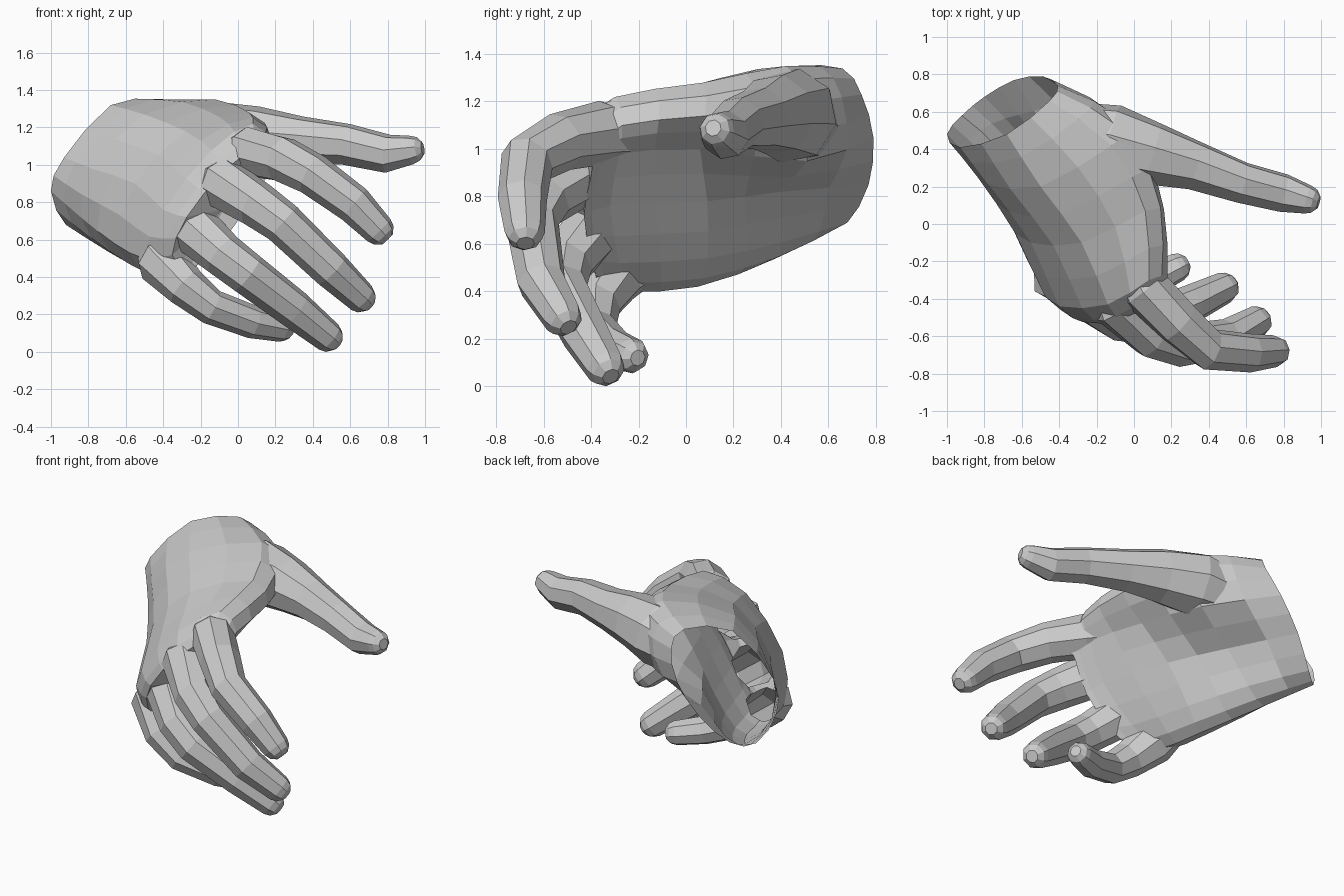
import bpy, bmesh, math
from mathutils import Vector

if "Cube" in bpy.data.objects:
    bpy.data.objects.remove(bpy.data.objects["Cube"])


def midpoints(pts, closed):
    """Double a row of points with smooth in-between points."""
    n, out = len(pts), []
    pick = (lambda i: pts[i % n]) if closed else (lambda i: pts[max(0, min(n - 1, i))])
    for i in range(n):
        out.append(pts[i])
        if closed or i < n - 1:
            out.append((9 * (pick(i) + pick(i + 1)) - pick(i - 1) - pick(i + 2)) / 16)
    return out


def loft(name, rings):
    """Skin closed rings into a capped, flat-shaded solid."""
    bm = bmesh.new()
    rows = [[bm.verts.new(p) for p in r] for r in rings]
    n = len(rows[0])
    for a, b in zip(rows, rows[1:]):
        for i in range(n):
            j = (i + 1) % n
            bm.faces.new((a[i], a[j], b[j], b[i]))
    for r in (rows[0], rows[-1]):
        c = bm.verts.new(sum((v.co for v in r), Vector()) / n)
        for i in range(n):
            bm.faces.new((r[i], r[(i + 1) % n], c))
    bmesh.ops.recalc_face_normals(bm, faces=bm.faces)
    me = bpy.data.meshes.new(name)
    bm.to_mesh(me)
    bm.free()
    ob = bpy.data.objects.new(name, me)
    bpy.context.collection.objects.link(ob)
    return ob


def digit(name, path, sides=8):
    """Tapered tube along (x, y, z, radius) points with a rounded tip."""
    pts = [Vector(p[:3]) for p in path]
    rad = [p[3] for p in path]
    end = (pts[-1] - pts[-2]).normalized()
    tip, r = pts[-1], rad[-1]
    for along, size in ((0.45, 0.84), (0.8, 0.45)):
        pts.append(tip + end * r * along)
        rad.append(r * size)
    rings = []
    for i, p in enumerate(pts):
        t = (pts[min(i + 1, len(pts) - 1)] - pts[max(i - 1, 0)]).normalized()
        u = t.cross(Vector((-0.5, 0.3, -0.8))).normalized()
        w = t.cross(u)
        ring = []
        for k in range(sides):
            a = 2 * math.pi * (k + 0.5) / sides
            ring.append(p + rad[i] * 1.04 * (u * math.cos(a) + w * math.sin(a)))
        rings.append(ring)
    return loft(name, rings)


# palm cross-sections: top, web, palm side x3, heel, outer edge, back of hand x2
wrist = [(-.45, .66, 1.36), (-.41, .74, 1.25), (-.49, .79, 1.07), (-.64, .77, .87), (-.80, .68, .71),
         (-.92, .58, .70), (-1, .48, .88), (-.93, .41, 1.06), (-.68, .48, 1.34)]
thumb_root = [(-.12, .42, 1.37), (0, .52, 1.22), (-.10, .51, .97), (-.40, .40, .84), (-.55, .41, .63),
              (-.70, .38, .56), (-.84, .30, .74), (-.78, .21, 1.0), (-.50, .20, 1.29)]
mid_palm = [(.06, .07, 1.30), (.16, .08, 1.16), (-.01, .06, 1.02), (-.19, .09, .80), (-.35, .09, .56),
            (-.48, .05, .44), (-.66, 0, .60), (-.55, -.10, .92), (-.28, -.10, 1.20)]
knuckles = [(.08, -.30, 1.24), (.18, -.27, 1.12), (.11, -.28, 1.0), (-.03, -.32, .78), (-.22, -.28, .54),
            (-.39, -.25, .42), (-.50, -.33, .52), (-.40, -.44, .78), (-.14, -.43, 1.10)]
rows = [[Vector(p) for p in s] for s in (wrist, thumb_root, mid_palm, knuckles)]
mid = sum(rows[-1], Vector()) / 9
rows.append([mid + (p - mid) * 0.78 + Vector((.07, -.11, -.05)) for p in rows[-1]])
rows = [midpoints(r, True) for r in rows]
columns = [midpoints(list(c), False) for c in zip(*rows)]
rings = [list(r) for r in zip(*columns)]
wrist_ring = rings[0]
hand = loft("hand", rings)

# thumb and four fingers
digits = {
    "thumb": [(-.36, .49, 1.12, .16), (-.12, .44, 1.16, .195), (.10, .375, 1.165, .165),
              (.33, .31, 1.15, .128), (.58, .22, 1.13, .108), (.80, .165, 1.08, .10), (.93, .13, 1.10, .075)],
    "index_finger": [(-.07, -.13, 1.07, .08), (.06, -.35, 1.09, .13), (.24, -.53, 1.05, .12),
                     (.40, -.67, .97, .11), (.62, -.69, .81, .10), (.755, -.68, .67, .082)],
    "middle_finger": [(-.20, -.16, .93, .08), (-.08, -.44, .92, .135), (.10, -.60, .81, .12),
                      (.24, -.65, .71, .11), (.50, -.61, .46, .10), (.66, -.52, .31, .082)],
    "ring_finger": [(-.34, -.14, .74, .08), (-.25, -.39, .69, .135), (-.08, -.51, .54, .115),
                    (.05, -.53, .44, .11), (.30, -.43, .25, .10), (.485, -.34, .10, .082)],
    "little_finger": [(-.48, -.08, .57, .06), (-.41, -.29, .51, .135), (-.28, -.385, .37, .108),
                      (-.14, -.39, .26, .092), (.08, -.31, .18, .085), (.235, -.23, .15, .074)],
}
for name, path in digits.items():
    part = digit(name, path)
    mod = hand.modifiers.new(name, 'BOOLEAN')
    mod.operation = 'UNION'
    mod.solver = 'EXACT'
    mod.object = part
    bpy.context.view_layer.objects.active = hand
    bpy.ops.object.modifier_apply(modifier=name)
    bpy.data.objects.remove(part)

# open the wrist so the hand is a hollow shell
cap_centre = sum(wrist_ring, Vector()) / len(wrist_ring)
bm = bmesh.new()
bm.from_mesh(hand.data)
centre_verts = [v for v in bm.verts if (v.co - cap_centre).length < 1e-3]
bmesh.ops.delete(bm, geom=centre_verts, context='VERTS')
low = min(v.co.z for v in bm.verts)
bmesh.ops.translate(bm, verts=bm.verts, vec=(0, 0, -low))
bm.to_mesh(hand.data)
bm.free()
